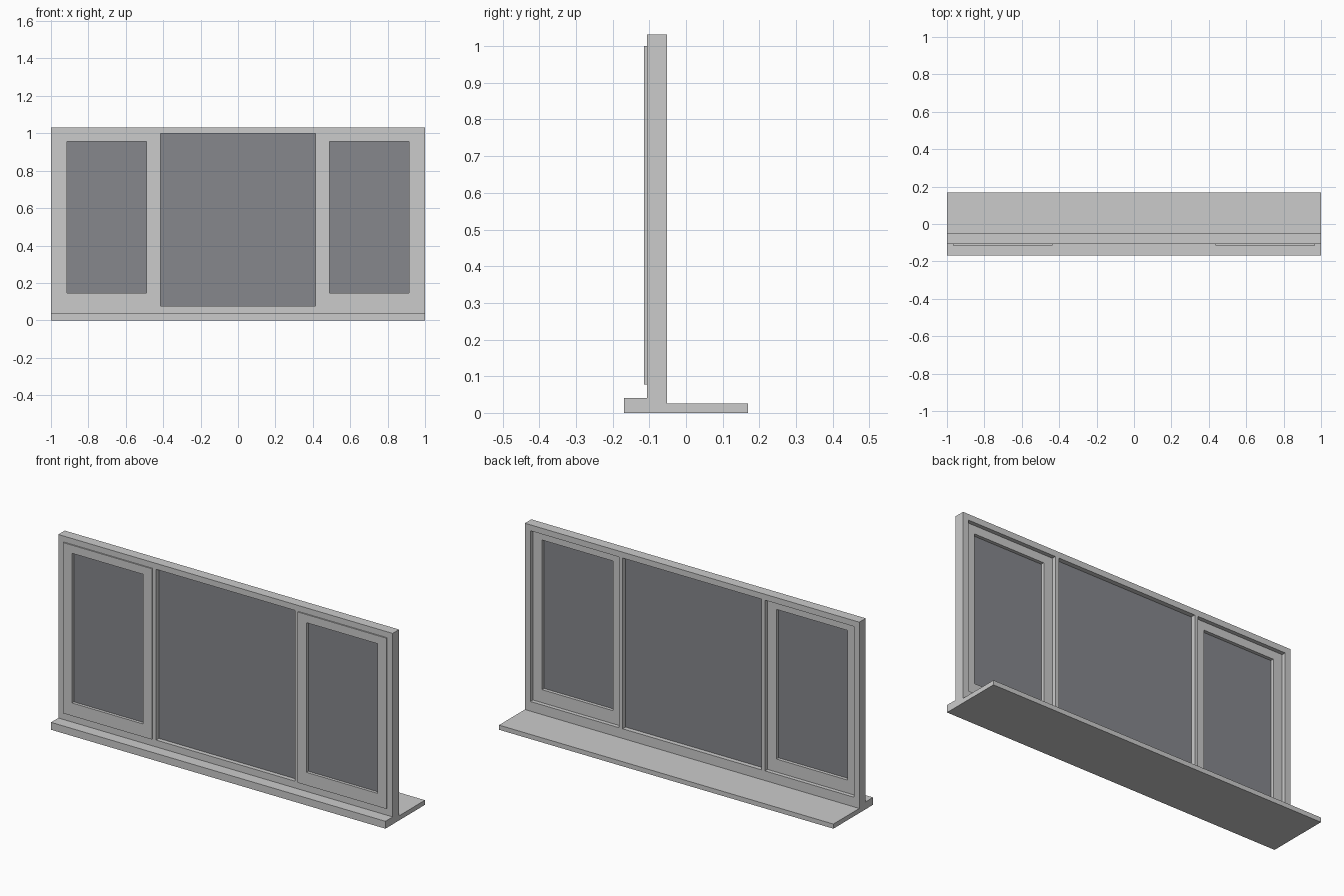
import bpy

if "Cube" in bpy.data.objects:
    bpy.data.objects.remove(bpy.data.objects["Cube"])

# Dark glazing material
glass_mat = bpy.data.materials.new("dark_glass")
glass_mat.diffuse_color = (0.24, 0.245, 0.265, 1)
glass_mat.use_nodes = True
glass_mat.node_tree.nodes["Principled BSDF"].inputs["Base Color"].default_value = glass_mat.diffuse_color


def mesh_object(name, verts, faces, mat=None):
    mesh = bpy.data.meshes.new(name)
    mesh.from_pydata(verts, [], faces)
    mesh.update()
    obj = bpy.data.objects.new(name, mesh)
    bpy.context.collection.objects.link(obj)
    if mat:
        mesh.materials.append(mat)
    return obj


def box(name, x0, x1, y0, y1, z0, z1, mat=None):
    verts = [(x, y, z) for x in (x0, x1) for y in (y0, y1) for z in (z0, z1)]
    faces = [(0, 1, 3, 2), (4, 6, 7, 5), (0, 4, 5, 1),
             (2, 3, 7, 6), (0, 2, 6, 4), (1, 5, 7, 3)]
    return mesh_object(name, verts, faces, mat)


def panel_with_holes(name, xs, zs, holes, y0, y1):
    """Slab on an x/z grid with some cells left open, as one closed mesh."""
    nx, nz = len(xs), len(zs)
    verts = [(x, y, z) for y in (y0, y1) for z in zs for x in xs]
    idx = lambda i, j, k: k * nx * nz + j * nx + i
    solid = lambda i, j: 0 <= i < nx - 1 and 0 <= j < nz - 1 and (i, j) not in holes
    faces = []
    for i in range(nx - 1):
        for j in range(nz - 1):
            if not solid(i, j):
                continue
            ring = [(i, j), (i + 1, j), (i + 1, j + 1), (i, j + 1)]
            faces.append([idx(*p, 0) for p in ring])
            faces.append([idx(*p, 1) for p in reversed(ring)])
            for n, (di, dj) in enumerate([(0, -1), (1, 0), (0, 1), (-1, 0)]):
                if not solid(i + di, j + dj):
                    a, b = ring[n], ring[(n + 1) % 4]
                    faces.append([idx(*b, 0), idx(*a, 0), idx(*a, 1), idx(*b, 1)])
    return mesh_object(name, verts, faces)


# Outer frame with three openings
panel_with_holes("window_frame",
                 [-1, -0.967, -0.436, -0.415, 0.415, 0.436, 0.967, 1],
                 [0, 0.077, 1.0, 1.032],
                 {(1, 1), (3, 1), (5, 1)}, -0.107, -0.052)

# Fixed centre pane
box("centre_glass", -0.415, 0.415, -0.083, -0.077, 0.077, 1.0, glass_mat)

# Opening side sashes, proud of the frame, each with a pane
for side, s in (("left", -1), ("right", 1)):
    xs = sorted(s * x for x in (0.436, 0.489, 0.913, 0.967))
    panel_with_holes(side + "_sash", xs, [0.077, 0.147, 0.956, 1.0],
                     {(1, 1)}, -0.114, -0.074)
    box(side + "_glass", xs[1], xs[2], -0.098, -0.092, 0.147, 0.956, glass_mat)

# Exterior sill and interior window board
box("outer_sill", -1, 1, -0.169, -0.107, 0, 0.04)
box("inner_window_board", -1, 1, -0.052, 0.169, 0, 0.025)
